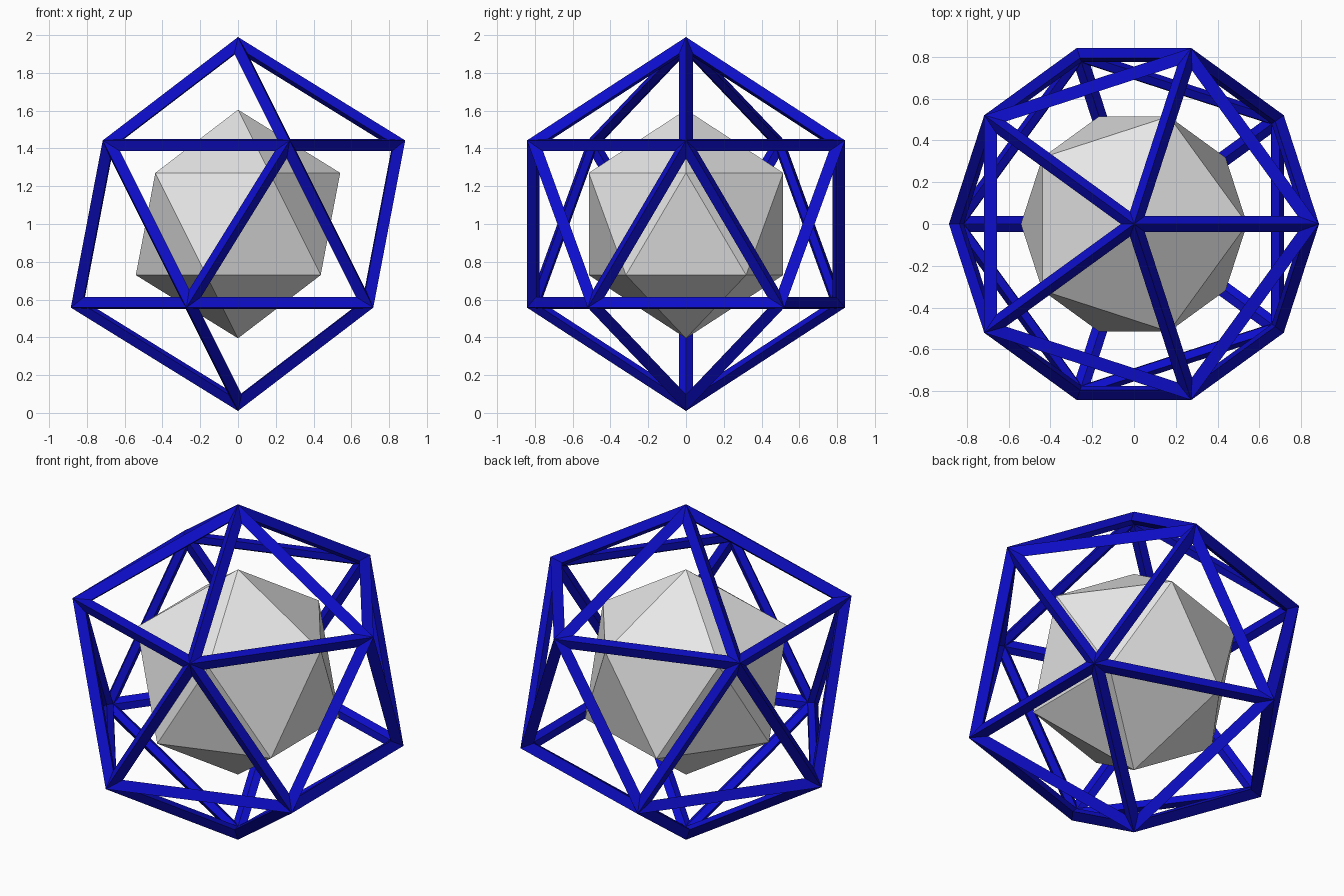
import bpy
import bmesh

cube = bpy.data.objects.get("Cube")
if cube:
    bpy.data.objects.remove(cube, do_unlink=True)


def make_material(name, colour):
    mat = bpy.data.materials.new(name)
    mat.use_nodes = True
    mat.diffuse_color = colour
    mat.node_tree.nodes["Principled BSDF"].inputs["Base Color"].default_value = colour
    return mat


def make_icosahedron(name, radius, mat):
    """Flat-shaded twenty-sided solid centred one unit above the ground."""
    mesh = bpy.data.meshes.new(name)
    bm = bmesh.new()
    bmesh.ops.create_icosphere(bm, subdivisions=1, radius=radius)
    bm.to_mesh(mesh)
    bm.free()
    mesh.materials.append(mat)
    obj = bpy.data.objects.new(name, mesh)
    obj.location.z = 1.0
    bpy.context.collection.objects.link(obj)
    return obj


blue = make_material("deep blue", (0.004, 0.004, 0.6, 1.0))
grey = make_material("light grey", (0.8, 0.8, 0.8, 1.0))

# Solid core
make_icosahedron("inner_core", 0.605, grey)

# Open cage: ridged struts along every edge
cage = make_icosahedron("outer_cage", 0.95, blue)
wire = cage.modifiers.new("struts", "WIREFRAME")
wire.thickness = 0.0795
wire.offset = 0.0
wire.use_even_offset = True
wire.use_relative_offset = False
wire.use_replace = True
